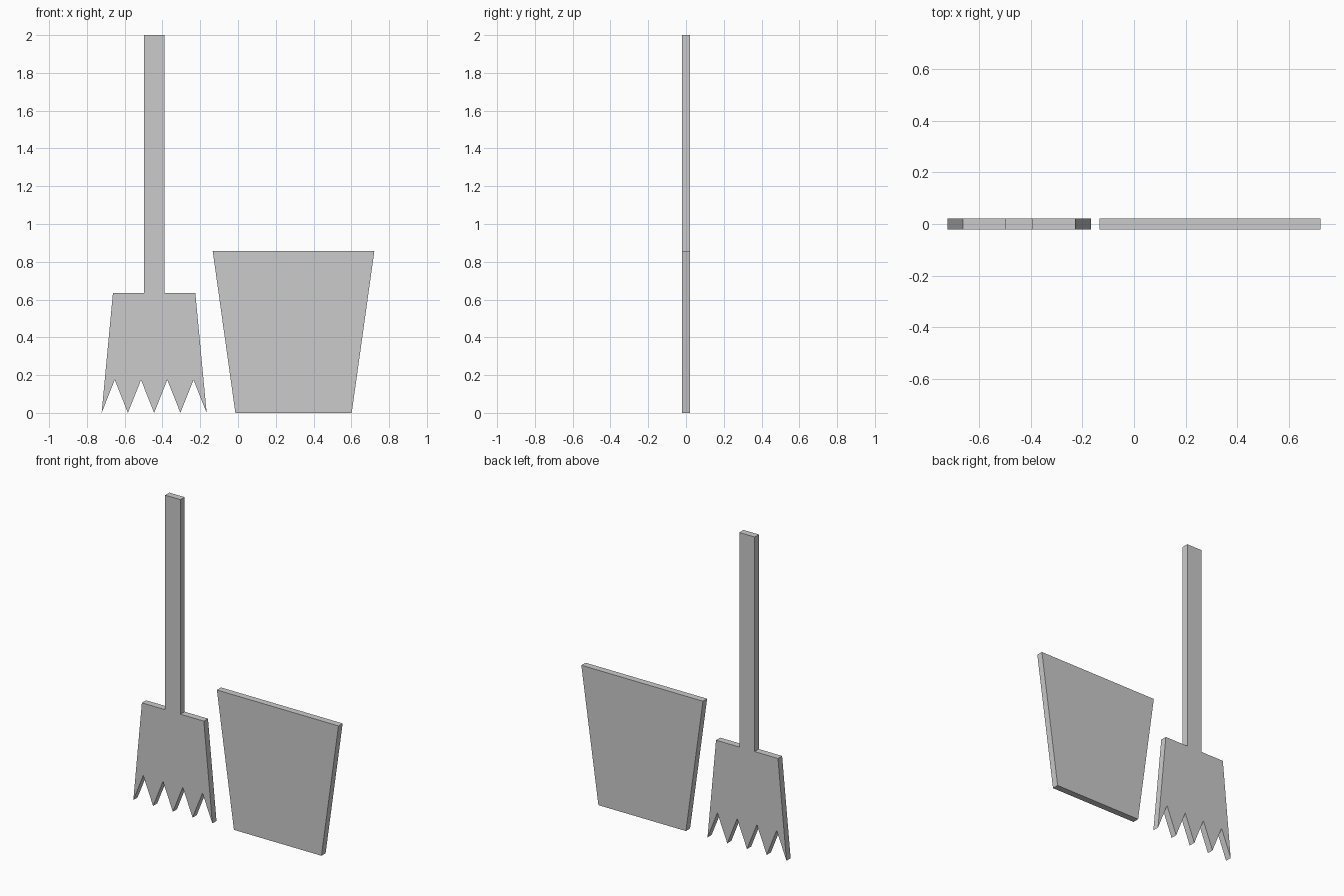
import bpy, bmesh

if "Cube" in bpy.data.objects:
    bpy.data.objects.remove(bpy.data.objects["Cube"])

HALF_THICK = 0.021


def slab(name, outline):
    """Extrude an x-z outline to a flat slab centred on y = 0."""
    bm = bmesh.new()
    face = bm.faces.new([bm.verts.new((x, -HALF_THICK, z)) for x, z in outline])
    ext = bmesh.ops.extrude_face_region(bm, geom=[face])
    moved = [v for v in ext["geom"] if isinstance(v, bmesh.types.BMVert)]
    bmesh.ops.translate(bm, verts=moved, vec=(0, 2 * HALF_THICK, 0))
    bmesh.ops.recalc_face_normals(bm, faces=bm.faces)
    mesh = bpy.data.meshes.new(name)
    bm.to_mesh(mesh)
    bm.free()
    obj = bpy.data.objects.new(name, mesh)
    bpy.context.collection.objects.link(obj)
    return obj


# Broom: handle, flared head and zigzag bristle edge in one outline
centre, half_base, notch_z, teeth = -0.444, 0.278, 0.175, 4
step = 2 * half_base / (2 * teeth)
bristles = [(centre - half_base + i * step, notch_z if i % 2 else 0.0)
            for i in range(2 * teeth + 1)]
half_handle = [(0.218, 0.635), (0.054, 0.635), (0.054, 2.0)]
right = [(centre + x, z) for x, z in half_handle]
left = [(centre - x, z) for x, z in reversed(half_handle)]
slab("broom", bristles + right + left)

# Dustpan: tapered plate
slab("dustpan", [(-0.014, 0.0), (0.602, 0.0), (0.722, 0.858), (-0.134, 0.858)])
